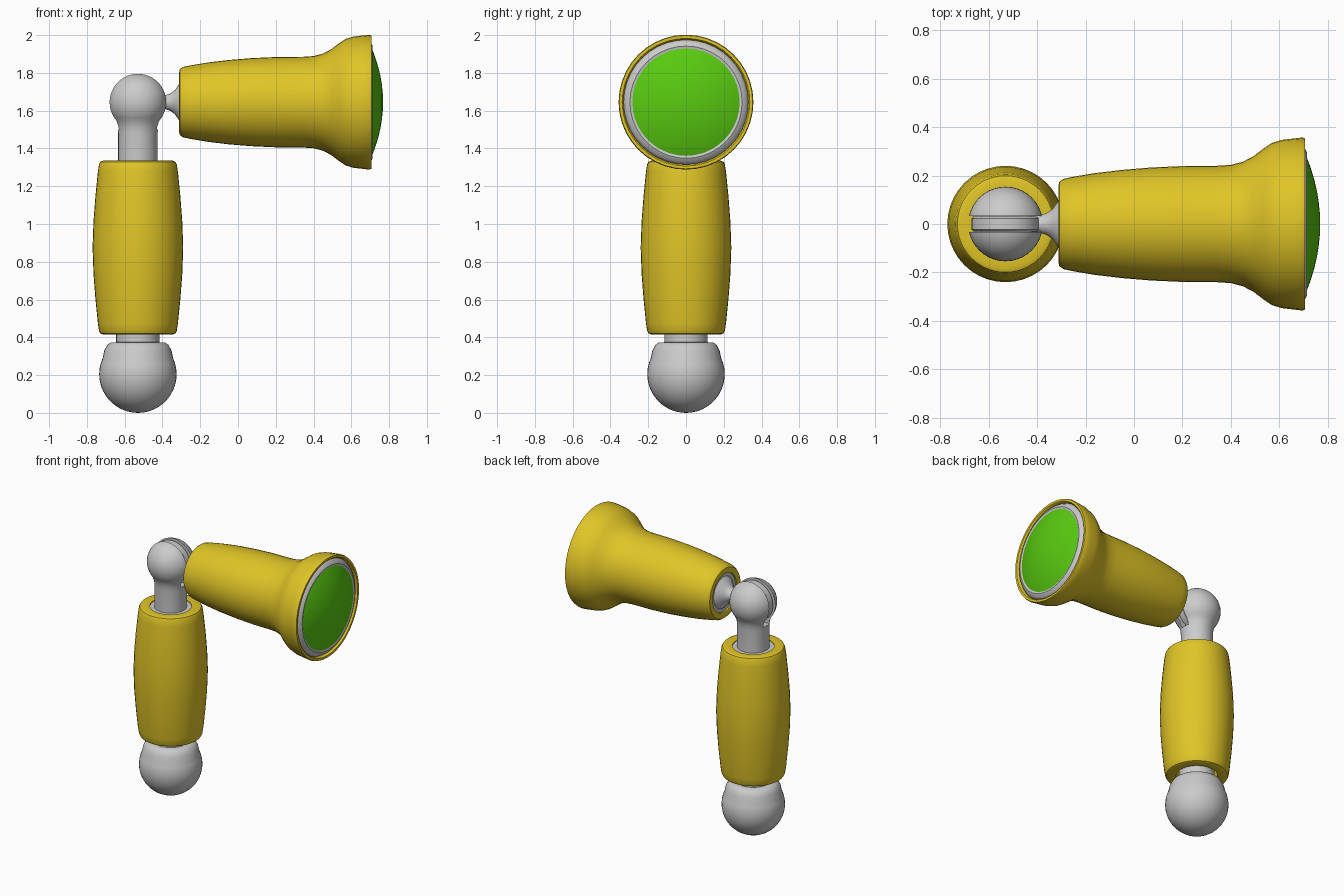
import bpy, bmesh, math
from mathutils import Matrix

if "Cube" in bpy.data.objects:
    bpy.data.objects.remove(bpy.data.objects["Cube"])

ARM_X, HEAD_Z = -0.53, 1.645
ALONG_X = Matrix.Rotation(math.pi / 2, 4, 'Y')
ALONG_Y = Matrix.Rotation(-math.pi / 2, 4, 'X')


def material(name, color):
    m = bpy.data.materials.new(name)
    m.diffuse_color = color
    m.use_nodes = True
    m.node_tree.nodes["Principled BSDF"].inputs["Base Color"].default_value = m.diffuse_color
    return m


YELLOW = material("yellow", (0.75, 0.56, 0.02, 1))
GREEN = material("green", (0.1, 0.6, 0.005, 1))


def smooth(ob, angle=40):
    bpy.ops.object.select_all(action='DESELECT')
    bpy.context.view_layer.objects.active = ob
    ob.select_set(True)
    bpy.ops.object.shade_smooth_by_angle(angle=math.radians(angle))


def lathe(name, profile, place, mat=None, sides=40):
    """Revolve (radius, height) points about local z; zero radius becomes a pole."""
    bm = bmesh.new()
    vs = [bm.verts.new((r, 0, h)) for r, h in profile]
    es = [bm.edges.new(p) for p in zip(vs, vs[1:])]
    bmesh.ops.spin(bm, geom=vs + es, cent=(0, 0, 0), axis=(0, 0, 1),
                   angle=2 * math.pi, steps=sides, use_duplicate=False)
    bmesh.ops.remove_doubles(bm, verts=bm.verts, dist=1e-4)
    bmesh.ops.recalc_face_normals(bm, faces=bm.faces)
    bm.transform(place)
    me = bpy.data.meshes.new(name)
    bm.to_mesh(me)
    bm.free()
    ob = bpy.data.objects.new(name, me)
    bpy.context.collection.objects.link(ob)
    if mat:
        me.materials.append(mat)
    smooth(ob)
    return ob


def arc(r, c, a0, a1, n):
    """Circle points of radius r around height c, angles from the bottom pole."""
    pts = []
    for i in range(n + 1):
        a = math.radians(a0 + (a1 - a0) * i / n)
        pts.append((max(0, r * math.sin(a)), c - r * math.cos(a)))
    return pts


upright = Matrix.Translation((ARM_X, 0, 0))
head = Matrix.Translation((0, 0, HEAD_Z)) @ ALONG_X

# Bottom ball and its neck
lathe("base_ball", arc(0.205, 0.205, 0, 115, 14) +
      [(0.178, 0.33), (0.162, 0.36), (0.145, 0.372), (0.115, 0.374),
       (0.115, 0.46), (0, 0.46)], upright)

# Barrel shaped sleeve with open, lipped ends
half = [(0.13, 0.40), (0.135, 0.455), (0.185, 0.46), (0.199, 0.454), (0.206, 0.44),
        (0.212, 0.40), (0.225, 0.27), (0.235, 0.14)]
barrel = half + [(0.24, 0)] + [(r, -h) for r, h in reversed(half)]
lathe("sleeve", barrel + [barrel[0]], Matrix.Translation((ARM_X, 0, 0.875)), YELLOW)
lathe("sleeve_seal", [(0, 1.325), (0.134, 1.325), (0.134, 1.30), (0, 1.30)], upright)

# Forked elbow ball: a ball on a stem, slotted through the middle
fork = lathe("elbow_fork", [(0, 1.29), (0.104, 1.29), (0.104, 1.48), (0.108, 1.515)] +
             arc(0.154, HEAD_Z, 50, 180, 16), upright)
bpy.ops.mesh.primitive_cube_add(size=1, location=(ARM_X, 0, 1.70))
cutter = bpy.context.object
cutter.name = "slot_cutter"
cutter.scale = (0.5, 0.068, 0.40)
cutter.hide_render = True
cut = fork.modifiers.new("slot", 'BOOLEAN')
cut.operation, cut.object, cut.solver = 'DIFFERENCE', cutter, 'EXACT'
bpy.context.view_layer.objects.active = fork
bpy.ops.object.modifier_apply(modifier="slot")
bpy.data.objects.remove(cutter)
smooth(fork)

# Tongue disc that turns inside the fork
lathe("elbow_tongue", [(0, -0.03), (0.13, -0.03), (0.14, -0.022), (0.14, 0.022),
                       (0.13, 0.03), (0, 0.03)],
      Matrix.Translation((ARM_X, 0, HEAD_Z)) @ ALONG_Y)

# Flared neck and socket at the back of the head
lathe("head_neck", [(0, -0.44), (0.03, -0.44), (0.036, -0.39), (0.045, -0.36),
                    (0.063, -0.335), (0.092, -0.315), (0.11, -0.295), (0.135, -0.295),
                    (0.135, -0.26), (0, -0.26)], head)

# Flashlight shaped head shell
lathe("head_shell", [(0.135, -0.27), (0.135, -0.305), (0.155, -0.312), (0.174, -0.308),
                     (0.186, -0.292), (0.195, -0.25), (0.21, -0.16), (0.223, -0.05),
                     (0.233, 0.07), (0.239, 0.20), (0.24, 0.34), (0.244, 0.40),
                     (0.257, 0.45), (0.281, 0.495), (0.312, 0.535), (0.335, 0.57),
                     (0.347, 0.61), (0.353, 0.66), (0.357, 0.695), (0.353, 0.706),
                     (0.338, 0.706), (0.331, 0.698), (0.328, 0.66)], head, YELLOW)

# Grey bezel and green domed lens
lathe("bezel", [(0, 0.66), (0.331, 0.66), (0.331, 0.685), (0.318, 0.702),
                (0.297, 0.713), (0.285, 0.709), (0, 0.709)], head)
dome = [(0.284 * math.sin(t), 0.709 + 0.059 * (1 - math.sin(t) ** 2))
        for t in [math.pi / 2 * i / 9 for i in range(10)]]
lathe("lens", dome + [(0.284, 0.70), (0, 0.70)], head, GREEN)
